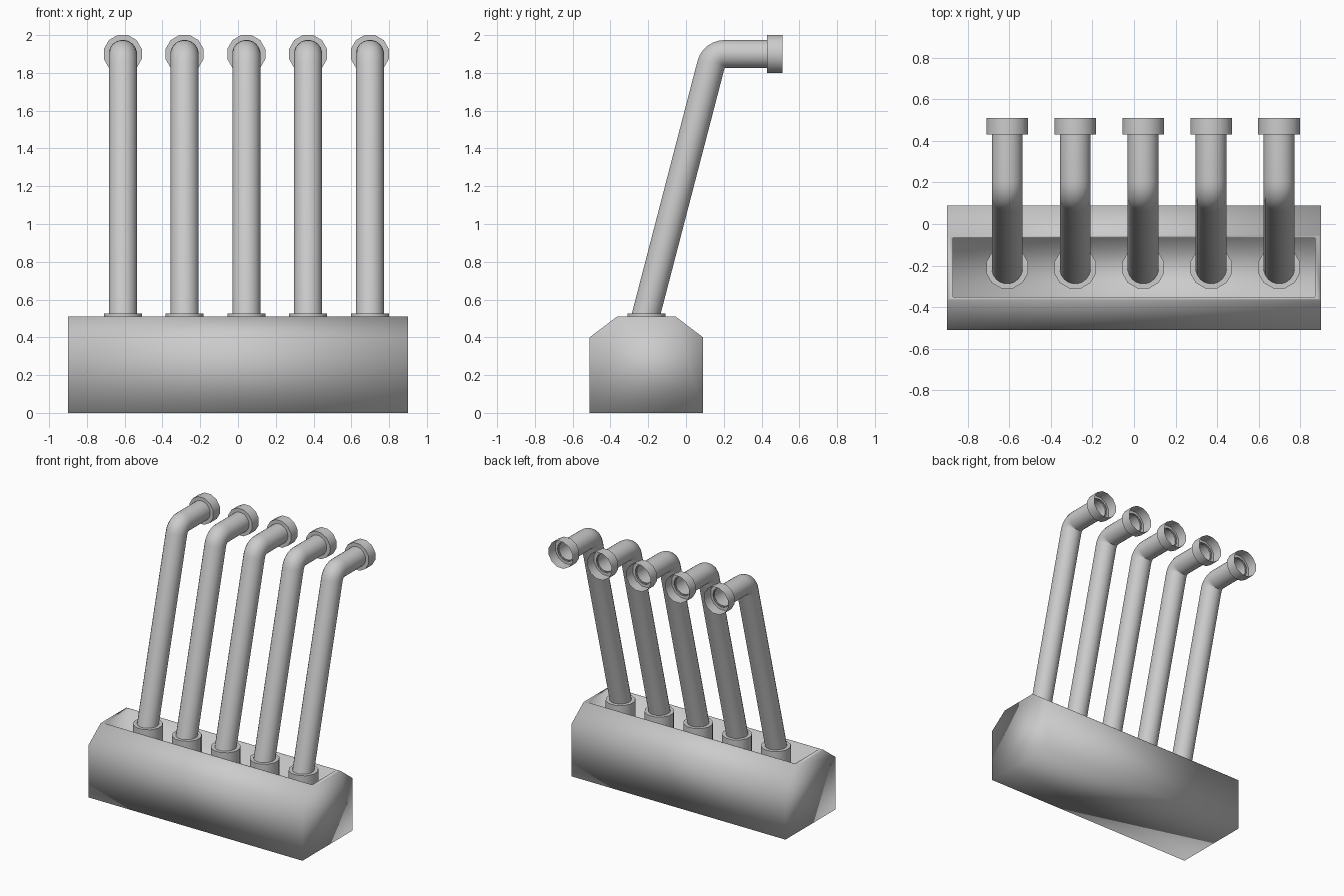
import bpy, bmesh
from math import sin, cos, pi, atan2
from mathutils import Vector

if "Cube" in bpy.data.objects:
    bpy.data.objects.remove(bpy.data.objects["Cube"])

grey = bpy.data.materials.new("plain grey")
grey.use_nodes = True
grey.diffuse_color = (0.6, 0.6, 0.6, 1)
grey.node_tree.nodes["Principled BSDF"].inputs["Base Color"].default_value = (0.6, 0.6, 0.6, 1)


def finish(bm, name, sharp_angle=None):
    """Turn a bmesh into a smooth shaded object."""
    bmesh.ops.recalc_face_normals(bm, faces=bm.faces)
    mesh = bpy.data.meshes.new(name)
    bm.to_mesh(mesh)
    bm.free()
    mesh.materials.append(grey)
    obj = bpy.data.objects.new(name, mesh)
    bpy.context.collection.objects.link(obj)
    mesh.shade_smooth()
    if sharp_angle:
        bpy.ops.object.select_all(action='DESELECT')
        obj.select_set(True)
        bpy.context.view_layer.objects.active = obj
        bpy.ops.object.shade_smooth_by_angle(angle=sharp_angle)
    return obj


def tube(name, rings, sides, x, sharp_angle=None, cap_end=False):
    """Sheet through rings given as (y, z, tilt in the side plane, radius)."""
    bm = bmesh.new()
    loops = []
    for y, z, tilt, radius in rings:
        across = Vector((0, -sin(tilt), cos(tilt)))
        loop = []
        for i in range(sides):
            a = 2 * pi * (i + 0.5) / sides
            p = Vector((x, y, z)) + radius * (across * cos(a) + Vector((sin(a), 0, 0)))
            loop.append(bm.verts.new(p))
        loops.append(loop)
    for low, high in zip(loops, loops[1:]):
        for i in range(sides):
            j = (i + 1) % sides
            bm.faces.new((low[i], low[j], high[j], high[i]))
    if cap_end:
        bm.faces.new(loops[-1])
    return finish(bm, name, sharp_angle)


# Base block: chamfered profile run along x, with a trough sunk in its top
TROUGH_FLOOR = 0.25
profile = [(-0.51, 0), (0.09, 0), (0.09, 0.40), (-0.055, 0.51), (-0.365, 0.51), (-0.51, 0.40)]
bm = bmesh.new()
end = bm.faces.new([bm.verts.new((-0.9, y, z)) for y, z in profile])
run = bmesh.ops.extrude_face_region(bm, geom=[end], use_keep_orig=True)
bmesh.ops.translate(bm, vec=(1.8, 0, 0),
                    verts=[g for g in run["geom"] if isinstance(g, bmesh.types.BMVert)])
bmesh.ops.recalc_face_normals(bm, faces=bm.faces)
top = max(bm.faces, key=lambda f: f.calc_center_median().z)
bmesh.ops.inset_region(bm, faces=[top], thickness=0.018)
for v in top.verts:
    v.co.x *= 0.98
sunk = bmesh.ops.extrude_discrete_faces(bm, faces=[top])["faces"][0]
for v in sunk.verts:
    v.co.z = TROUGH_FLOOR
finish(bm, "base_block")

# Pipe centre line: leaning shaft, tight elbow, level outlet
RADIUS = 0.075
elbow_y, elbow_z = 0.205, 1.825
lean = atan2(1.32, 0.35)
shaft_y, shaft_z = -0.217, 0.5
path = [(shaft_y, shaft_z, lean, RADIUS)]
for i in range(7):
    tilt = lean * (1 - i / 6)
    path.append((elbow_y - RADIUS * sin(tilt), elbow_z + RADIUS * cos(tilt), tilt, RADIUS))
outlet_z = elbow_z + RADIUS
path.append((0.44, outlet_z, 0, RADIUS))

# Five pipes, each with a collar in the trough and an open socket at the outlet
for n in range(5):
    x = -0.61 + n * 0.327
    tube(f"pipe_{n + 1}", path, 20, x)
    tube(f"collar_{n + 1}",
         [(-0.21, TROUGH_FLOOR, pi / 2, 0.104), (-0.21, 0.525, pi / 2, 0.104)],
         12, x, 0.7, cap_end=True)
    tube(f"socket_{n + 1}",
         [(0.43, outlet_z, 0, RADIUS - 0.005), (0.43, outlet_z, 0, 0.104),
          (0.51, outlet_z, 0, 0.104)], 12, x, 0.7)
